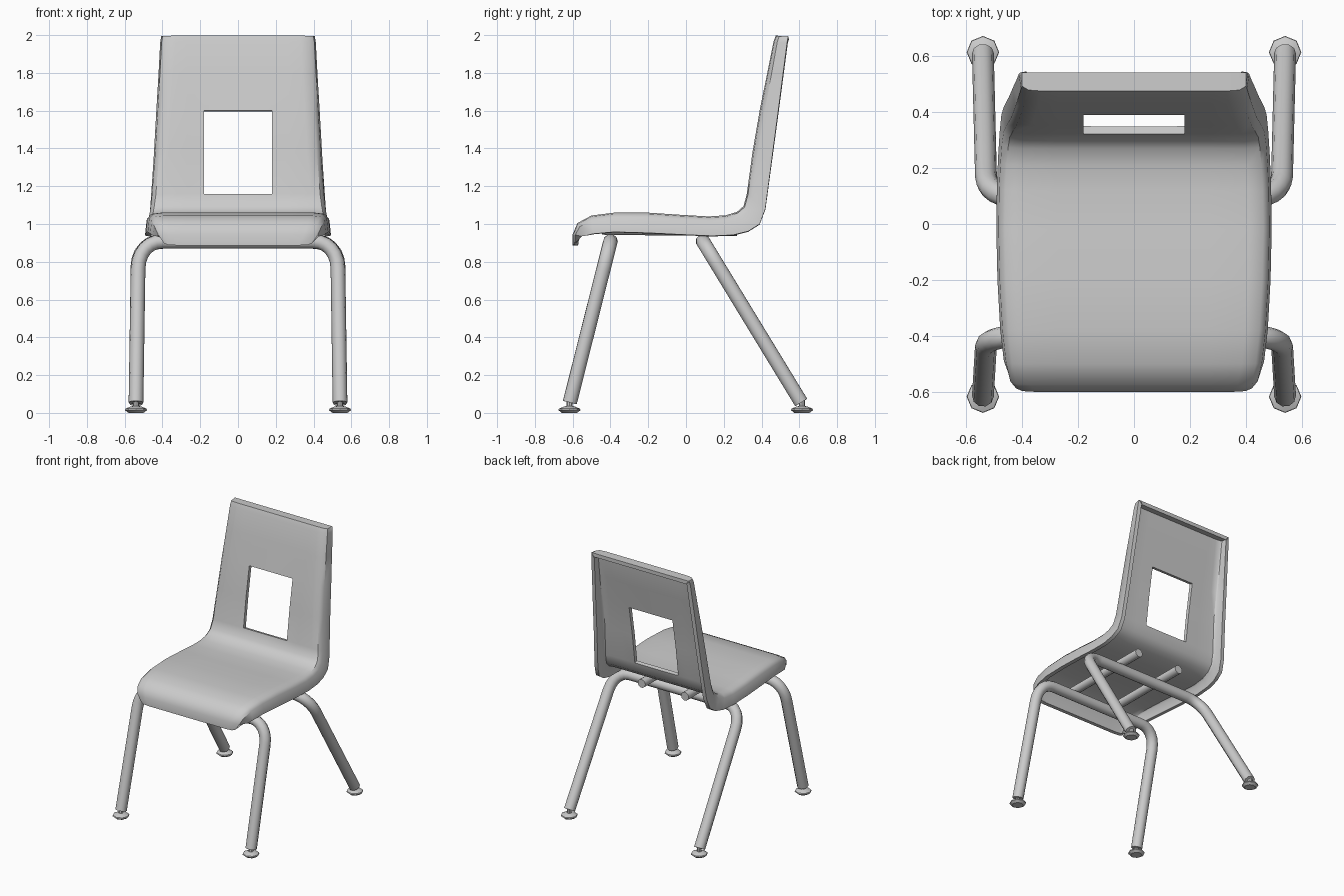
import bpy, bmesh, math
from mathutils import Vector

if "Cube" in bpy.data.objects:
    bpy.data.objects.remove(bpy.data.objects["Cube"])


def finish(obj, angle=40):
    # bake curves and modifiers to mesh, then smooth while keeping hard edges
    bpy.ops.object.select_all(action='DESELECT')
    obj.select_set(True)
    bpy.context.view_layer.objects.active = obj
    bpy.ops.object.convert(target='MESH')
    bpy.ops.object.shade_smooth_by_angle(angle=math.radians(angle))


def mesh_object(name, bm):
    me = bpy.data.meshes.new(name)
    bm.to_mesh(me)
    bm.free()
    obj = bpy.data.objects.new(name, me)
    bpy.context.collection.objects.link(obj)
    return obj


def tube(name, points, radius):
    cu = bpy.data.curves.new(name, 'CURVE')
    cu.dimensions = '3D'
    cu.bevel_depth = radius
    cu.bevel_resolution = 3
    cu.use_fill_caps = True
    sp = cu.splines.new('POLY')
    sp.points.add(len(points) - 1)
    for p, co in zip(sp.points, points):
        p.co = (*co, 1)
    obj = bpy.data.objects.new(name, cu)
    bpy.context.collection.objects.link(obj)
    finish(obj)


# Seat shell stations, front to top: face y, z; flange rim y, z; half width
STATIONS = [
    (-0.60, 0.887, -0.562, 0.925, 0.40),
    (-0.60, 0.945, -0.552, 0.935, 0.43),
    (-0.575, 1.005, -0.53, 0.938, 0.45),
    (-0.50, 1.045, -0.49, 0.948, 0.465),
    (-0.38, 1.060, -0.38, 0.958, 0.478),
    (-0.20, 1.060, -0.20, 0.953, 0.488),
    (-0.02, 1.048, -0.02, 0.944, 0.492),
    (0.12, 1.040, 0.14, 0.937, 0.490),
    (0.21, 1.046, 0.25, 0.942, 0.485),
    (0.27, 1.064, 0.33, 0.962, 0.480),
    (0.305, 1.095, 0.39, 1.00, 0.474),
    (0.322, 1.16, 0.42, 1.08, 0.465),
    (0.352, 1.38, 0.454, 1.34, 0.447),
    (0.39, 1.60, 0.487, 1.59, 0.433),
    (0.43, 1.80, 0.513, 1.79, 0.421),
    (0.463, 1.965, 0.535, 1.96, 0.412),
    (0.475, 1.997, 0.539, 1.985, 0.408),
]
bm = bmesh.new()
rows = []
for i, (y, z, yo, zo, w) in enumerate(STATIONS + [(0.541, 1.995, 0.541, 1.995, 0.408)]):
    half = [(0.18, 0), (0.27, 0), (w - 0.08, 0), (w - 0.03, 0.06), (w - 0.008, 0.28), (w, 1)]
    section = [(-x, t) for x, t in reversed(half)] + [(0, 0)] + half
    rows.append([bm.verts.new((x, y + (yo - y) * t, z + (zo - z) * t)) for x, t in section])
for r, (a, b) in enumerate(zip(rows, rows[1:])):
    for c in range(len(a) - 1):
        # leave the back opening empty
        if r in (11, 12) and c in (5, 6):
            continue
        bm.faces.new((a[c], a[c + 1], b[c + 1], b[c]))
shell = mesh_object("seat_shell", bm)
solid = shell.modifiers.new("thickness", 'SOLIDIFY')
solid.thickness = 0.028
solid.offset = -1
finish(shell)


# Bent leg frames: an upside-down U for the front pair and the back pair
def leg_frame(name, y_foot, y_top):
    foot, corner = Vector((0.54, y_foot, 0.055)), Vector((0.527, y_top, 0.908))
    start = corner + (foot - corner).normalized() * 0.15
    end = corner - Vector((0.13, 0, 0))
    pts = [foot]
    for k in range(7):
        t = k / 6
        h = 0.6
        p1, p2 = start.lerp(corner, h), end.lerp(corner, h)
        pts.append(start * (1 - t)**3 + p1 * 3 * t * (1 - t)**2
                   + p2 * 3 * t * t * (1 - t) + end * t**3)
    mirrored = [Vector((-p.x, p.y, p.z)) for p in reversed(pts)]
    tube(name, pts + mirrored, 0.039)


leg_frame("front_leg_frame", -0.615, -0.40)
leg_frame("back_leg_frame", 0.61, 0.09)

# Support rails under the seat
for side, x in (("right", 0.18), ("left", -0.18)):
    tube("seat_rail_" + side, [(x, -0.44, 0.975), (x, -0.42, 0.972), (x, 0.27, 0.968)], 0.032)

# Foot glides: eight-sided turned discs with a stem
GLIDE = [(0.04, 0), (0.058, 0.014), (0.056, 0.022), (0.028, 0.034), (0.016, 0.036), (0.016, 0.075)]
for row, y in (("front", -0.617), ("back", 0.614)):
    for side, x in (("right", 0.54), ("left", -0.54)):
        bm = bmesh.new()
        rings = [[bm.verts.new((x + r * math.cos(k * math.pi / 4), y + r * math.sin(k * math.pi / 4), z))
                  for k in range(8)] for r, z in GLIDE]
        for a, b in zip(rings, rings[1:]):
            for k in range(8):
                n = (k + 1) % 8
                bm.faces.new((a[k], a[n], b[n], b[k]))
        bm.faces.new(rings[0][::-1])
        bm.faces.new(rings[-1])
        finish(mesh_object(f"{row}_{side}_foot_glide", bm), 30)
